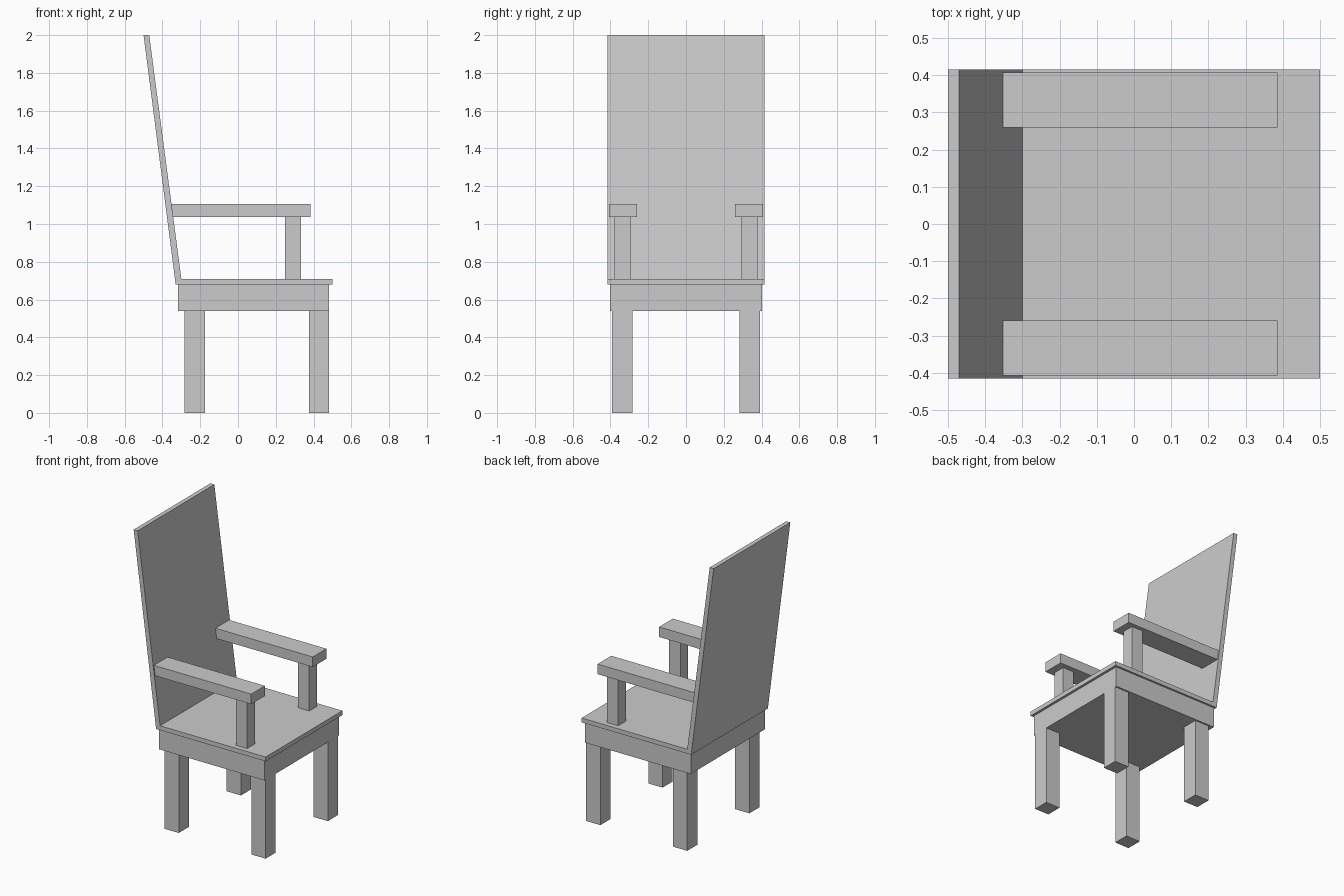
import bpy

if "Cube" in bpy.data.objects:
    bpy.data.objects.remove(bpy.data.objects["Cube"])


def extrude_profile(name, profile, y0, y1):
    """Extrude an (x, z) outline, listed counter-clockwise, from y0 to y1."""
    n = len(profile)
    verts = [(x, y, z) for y in (y0, y1) for x, z in profile]
    faces = [tuple(range(n)), tuple(range(2 * n - 1, n - 1, -1))]
    faces += [(i, i + n, (i + 1) % n + n, (i + 1) % n) for i in range(n)]
    mesh = bpy.data.meshes.new(name)
    mesh.from_pydata(verts, [], faces)
    obj = bpy.data.objects.new(name, mesh)
    bpy.context.collection.objects.link(obj)
    return obj


def box(name, x0, x1, y0, y1, z0, z1):
    return extrude_profile(name, [(x0, z0), (x1, z0), (x1, z1), (x0, z1)], y0, y1)


def mirror_y(obj):
    mod = obj.modifiers.new("Mirror", 'MIRROR')
    mod.use_axis = (False, True, False)


# Seat board and leaning backrest: one bent panel
extrude_profile("seat_and_backrest",
                [(-0.33, 0.68), (0.50, 0.68), (0.50, 0.71),
                 (-0.30, 0.71), (-0.47, 2.0), (-0.50, 2.0)], -0.415, 0.415)

# Solid frame under the seat
box("seat_frame", -0.318, 0.483, -0.402, 0.402, 0.54, 0.68)

# Legs, mirrored left to right
mirror_y(box("rear_legs", -0.283, -0.175, 0.282, 0.391, 0.0, 0.54))
mirror_y(box("front_legs", 0.375, 0.483, 0.282, 0.391, 0.0, 0.54))

# Arm posts
mirror_y(box("arm_posts", 0.249, 0.334, 0.294, 0.379, 0.71, 1.038))

# Armrests, rear end cut to the slope of the backrest
mirror_y(extrude_profile("armrests",
                         [(-0.343, 1.038), (0.385, 1.038),
                          (0.385, 1.107), (-0.352, 1.107)], 0.259, 0.407))
